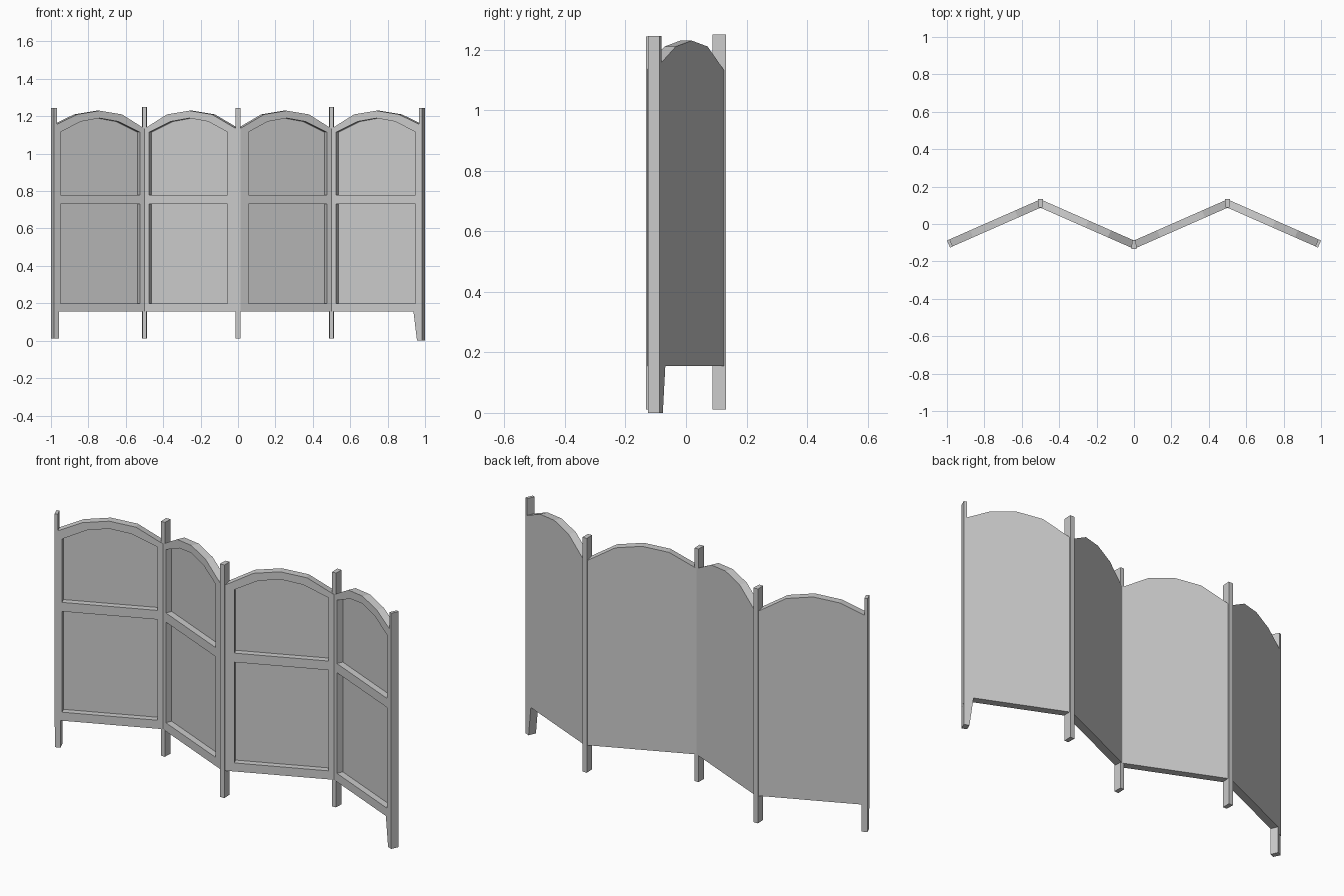
import bpy, bmesh, math

if "Cube" in bpy.data.objects:
    bpy.data.objects.remove(bpy.data.objects["Cube"])

THICK = 0.041
SLOPE = 0.44
ANG = math.atan(SLOPE)


def place(x, z, w, side, outer):
    """Point on a leaf: x along the front line, w = depth behind the front face."""
    y = 0.087 - SLOPE * (x - 0.5) if outer else -0.133 + SLOPE * x
    dx = math.sin(ANG) * (1 if outer else -1)
    return (side * (x + w * dx), y + w * math.cos(ANG), z)


def loft(name, a, b):
    """Closed solid between two matching outlines."""
    bm = bmesh.new()
    va = [bm.verts.new(p) for p in a]
    vb = [bm.verts.new(p) for p in b]
    n = len(va)
    bm.faces.new(va)
    bm.faces.new(vb[::-1])
    for i in range(n):
        bm.faces.new((va[i], vb[i], vb[(i + 1) % n], va[(i + 1) % n]))
    bmesh.ops.recalc_face_normals(bm, faces=bm.faces[:])
    me = bpy.data.meshes.new(name)
    bm.to_mesh(me)
    bm.free()
    ob = bpy.data.objects.new(name, me)
    bpy.context.collection.objects.link(ob)
    return ob


def slab(name, outline, w0, w1, side, outer):
    return loft(name, [place(x, z, w0, side, outer) for x, z in outline],
                [place(x, z, w1, side, outer) for x, z in outline])


def leaf(side, outer):
    tag = ("right" if side > 0 else "left") + ("_outer" if outer else "_inner")
    # arched board
    if outer:
        x0, x1, xa, xb, cx, zend = 0.494, 0.983, 0.525, 0.95, 0.74, 1.15
    else:
        x0, x1, xa, xb, cx, zend = 0.004, 0.506, 0.055, 0.475, 0.26, 1.13
    board = slab(tag + "_panel",
                 [(x0, 0.155), (x1, 0.155), (x1, zend), (cx + 0.12, 1.21),
                  (cx, 1.23), (cx - 0.12, 1.21), (x0, 1.13)],
                 0, THICK, side, outer)
    # two recesses in the front face
    low = [(xa, 0.2), (xb, 0.2), (xb, 0.732), (xa, 0.732)]
    high = [(xa, 0.78), (xb, 0.78), (xb, 1.115), (cx + 0.1, 1.172),
            (cx, 1.19), (cx - 0.1, 1.172), (xa, 1.115)]
    cutters = []
    for shape in (low, high):
        c = slab(tag + "_recess_cutter", shape, -0.03, 0.033, side, outer)
        c.hide_render = True
        m = board.modifiers.new("recess", 'BOOLEAN')
        m.operation = 'DIFFERENCE'
        m.solver = 'EXACT'
        m.object = c
        cutters.append(c)
    deps = bpy.context.evaluated_depsgraph_get()
    me = bpy.data.meshes.new_from_object(board.evaluated_get(deps))
    board.modifiers.clear()
    board.data = me
    for c in cutters:
        bpy.data.objects.remove(c)


for side in (-1, 1):
    leaf(side, False)
    leaf(side, True)
    tag = "right" if side > 0 else "left"
    # end post rising above the arch
    slab(tag + "_end_post", [(0.969, 0.12), (0.9835, 0.12), (0.9835, 1.245), (0.969, 1.245)],
         -0.0005, THICK + 0.0005, side, True)
    # end foot: the right one tapers, the left one is straight
    z, top = (0.0, 0.938) if side > 0 else (0.012, 0.957)
    slab(tag + "_end_foot", [(0.957, z), (0.983, z), (0.983, 0.157), (top, 0.157)],
         0, THICK, side, True)

# posts at the three folds
for name, x, y0, f, b, top in (("left_fold_post", -0.5, 0.0875, 0.011, 0.013, 1.25),
                               ("middle_fold_post", 0, -0.1325, 0.013, 0.011, 1.243),
                               ("right_fold_post", 0.5, 0.0875, 0.011, 0.013, 1.25)):
    y1 = y0 + 0.045
    plan = [(x - f, y0), (x + f, y0), (x + b, y1), (x - b, y1)]
    loft(name, [(p, q, 0.012) for p, q in plan], [(p, q, top) for p, q in plan])
